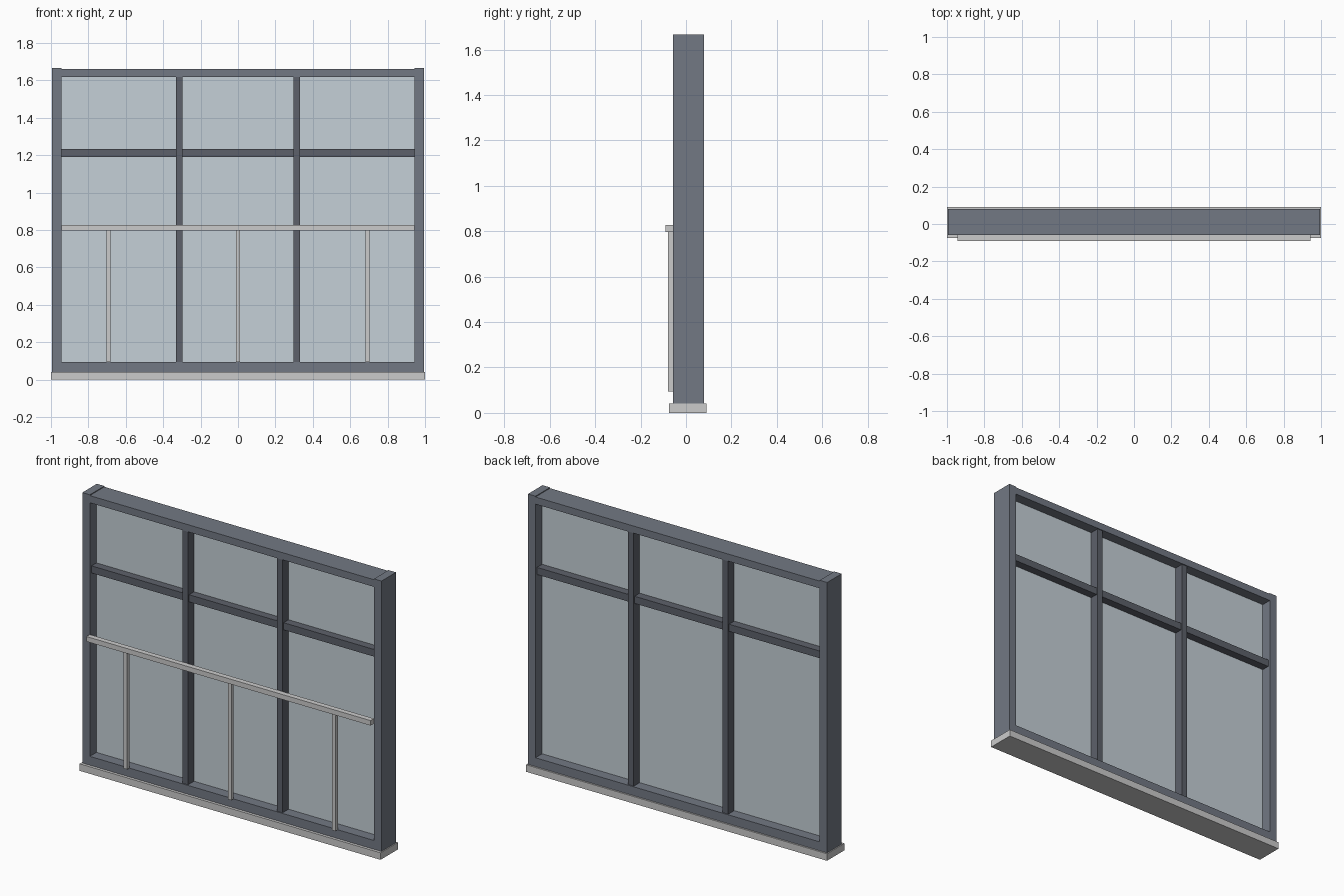
import bpy

if "Cube" in bpy.data.objects:
    bpy.data.objects.remove(bpy.data.objects["Cube"])


def material(name, color):
    m = bpy.data.materials.new(name)
    m.diffuse_color = color
    m.use_nodes = True
    m.node_tree.nodes["Principled BSDF"].inputs["Base Color"].default_value = m.diffuse_color
    return m


FRAME = material("frame_paint", (0.17, 0.19, 0.23, 1))
BAR = material("bar_paint", (0.11, 0.12, 0.145, 1))
GLASS = material("glass_tint", (0.56, 0.63, 0.68, 1))


def box(name, x, y, z, mat=None):
    """Box from (min, max) ranges on each axis."""
    bpy.ops.mesh.primitive_cube_add(size=1, location=[sum(r) / 2 for r in (x, y, z)])
    ob = bpy.context.object
    ob.name = name
    ob.scale = [r[1] - r[0] for r in (x, y, z)]
    bpy.ops.object.transform_apply(location=False, rotation=False, scale=True)
    if mat:
        ob.data.materials.append(mat)
    return ob


def around(c, width):
    return (c - width / 2, c + width / 2)


INNER = (-0.944, 0.944)
DEPTH = (-0.058, 0.08)

# Sill
box("sill", (-1, 1), (-0.075, 0.09), (0, 0.042))

# Outer frame: jambs stand slightly proud of the top rail
for side, s in (("left", -1), ("right", 1)):
    box(side + "_jamb", around(s * 0.969, 0.05), DEPTH, (0.042, 1.666), FRAME)
box("bottom_rail", INNER, DEPTH, (0.042, 0.095), FRAME)
box("top_rail", INNER, DEPTH, (1.618, 1.661), FRAME)

# Glazing bars
for side, s in (("left", -1), ("right", 1)):
    box(side + "_mullion", around(s * 0.314, 0.037), (-0.052, 0.074), (0.095, 1.618), BAR)
box("transom", INNER, (-0.042, 0.066), (1.19, 1.233), BAR)

# Glass pane
box("glass", INNER, (0.005, 0.017), (0.095, 1.618), GLASS)

# Guard rail on the front
box("handrail", INNER, (-0.09, -0.058), (0.797, 0.827))
for i, x in enumerate((-0.692, 0, 0.692)):
    box(f"rail_post_{i + 1}", around(x, 0.023), (-0.08, -0.057), (0.095, 0.797))
